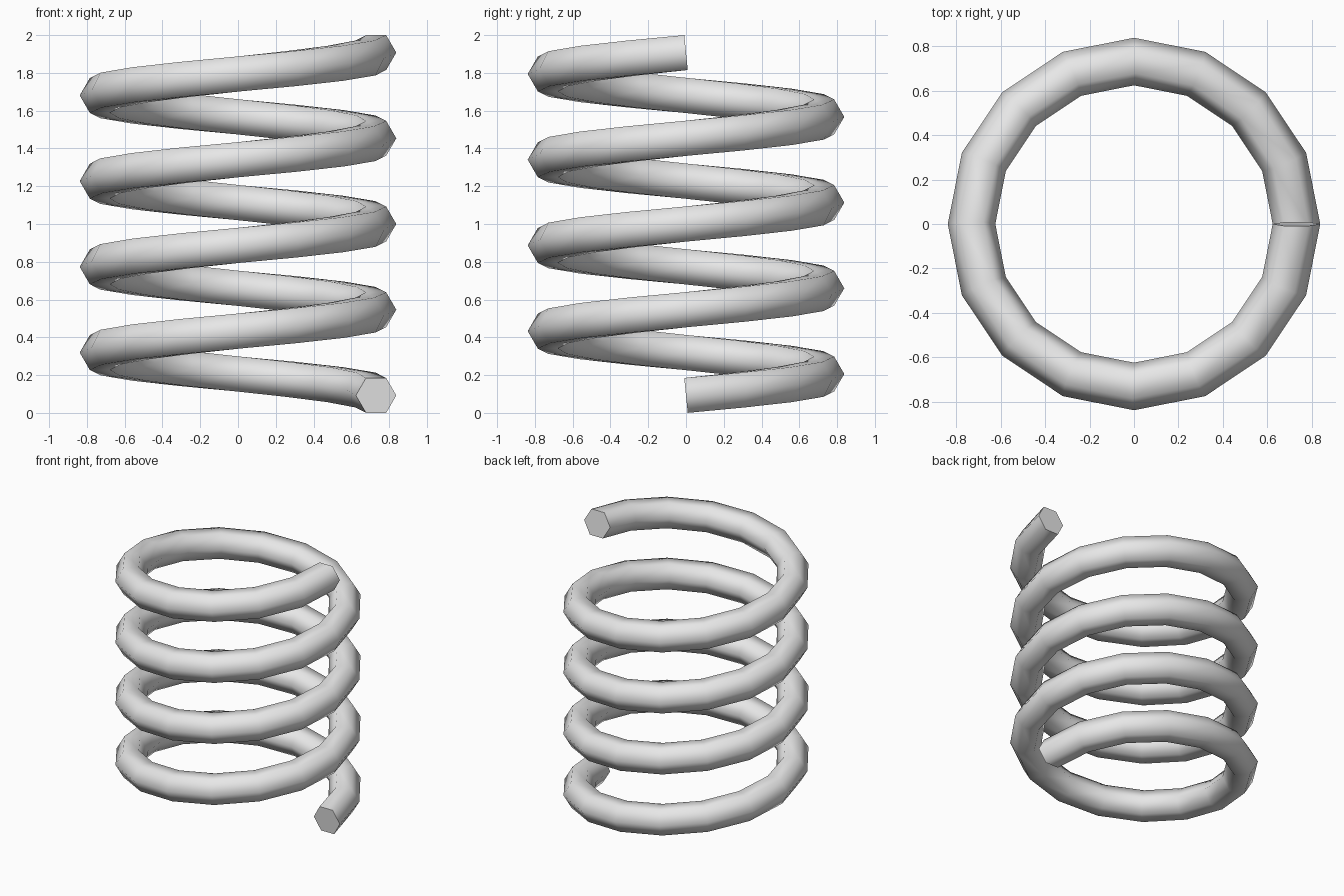
import bpy, bmesh, math
from mathutils import Vector

cube = bpy.data.objects.get("Cube")
if cube:
    bpy.data.objects.remove(cube, do_unlink=True)

COIL_RADIUS = 0.731
WIRE_RADIUS = 0.107
TURNS = 4
STEPS = 16          # segments per turn
SIDES = 6           # sides of the wire
Z_START = 0.0925
PITCH = (2 - 2 * Z_START) / TURNS

# Plain grey metal
grey = bpy.data.materials.new("light grey")
colour = (0.8, 0.8, 0.8, 1)
grey.diffuse_color = colour
grey.use_nodes = True
grey.node_tree.nodes["Principled BSDF"].inputs["Base Color"].default_value = colour


def wire_ring(bm, angle):
    """Six-sided wire section, square to the helix at this angle."""
    out = Vector((math.cos(angle), math.sin(angle), 0))
    along = Vector((-out.y * COIL_RADIUS, out.x * COIL_RADIUS, PITCH / math.tau)).normalized()
    up = out.cross(along)
    centre = out * COIL_RADIUS + Vector((0, 0, Z_START + PITCH * angle / math.tau))
    ring = []
    for k in range(SIDES):
        a = math.tau * k / SIDES
        ring.append(bm.verts.new(centre + WIRE_RADIUS * (out * math.cos(a) + up * math.sin(a))))
    return ring


# Coil: wire sections joined along the helix
bm = bmesh.new()
rings = [wire_ring(bm, math.tau * i / STEPS) for i in range(TURNS * STEPS + 1)]
for a, b in zip(rings, rings[1:]):
    for k in range(SIDES):
        n = (k + 1) % SIDES
        bm.faces.new((a[k], a[n], b[n], b[k]))

# Flat cut ends
bm.faces.new(rings[0])
bm.faces.new(rings[-1])
bmesh.ops.recalc_face_normals(bm, faces=bm.faces)

mesh = bpy.data.meshes.new("spring_coil")
bm.to_mesh(mesh)
bm.free()
mesh.materials.append(grey)
coil = bpy.data.objects.new("spring_coil", mesh)
bpy.context.collection.objects.link(coil)

# Smooth wire with crisp ends
bpy.ops.object.select_all(action='DESELECT')
coil.select_set(True)
bpy.context.view_layer.objects.active = coil
bpy.ops.object.shade_smooth_by_angle(angle=math.radians(75))
